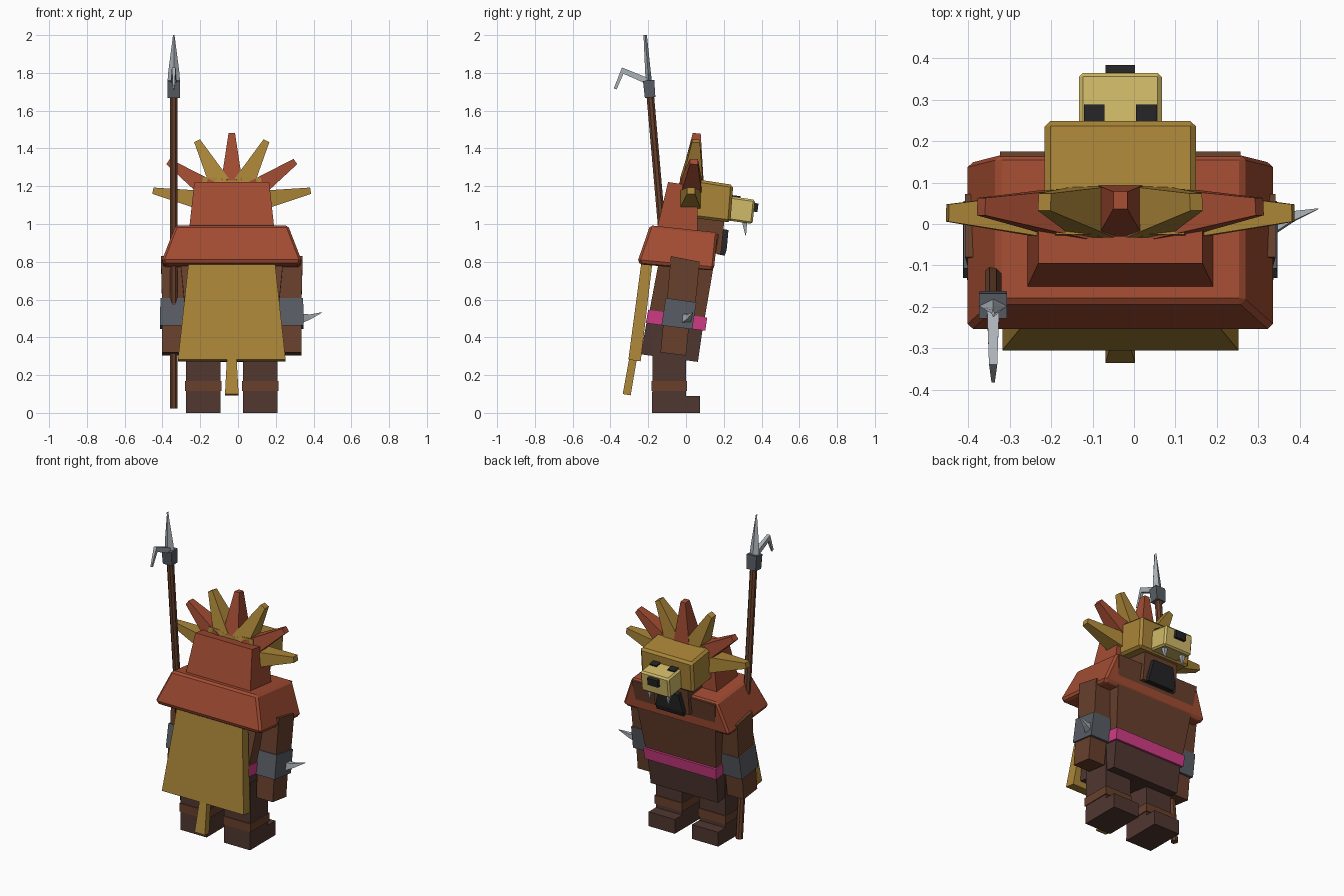
import bpy, bmesh, math
from mathutils import Vector

CX = -0.033  # middle of the figure in x


def material(name, r, g, b):
    lin = [((c / 255 + 0.055) / 1.055) ** 2.4 for c in (r, g, b)]
    m = bpy.data.materials.new(name)
    m.diffuse_color = (*lin, 1)
    return m


GOLD = material("mustard fur", 170, 133, 56)
BRICK = material("brick red fur", 162, 76, 50)
BROWN = material("brown leather", 104, 64, 44)
DARK = material("dark brown hide", 80, 55, 48)
IRON = material("dark iron", 88, 93, 100)
STEEL = material("pale steel", 172, 178, 184)
PINK = material("pink cloth", 208, 60, 134)
BLACK = material("black", 36, 36, 38)
KHAKI = material("pale muzzle fur", 208, 186, 104)


def build(name, mat, rings, bevel=0):
    """Skin a stack of closed rings of points and cap both ends."""
    bm = bmesh.new()
    vs = [[bm.verts.new(p) for p in ring] for ring in rings]
    n = len(vs[0])
    for a, b in zip(vs, vs[1:]):
        for i in range(n):
            bm.faces.new((a[i], a[(i + 1) % n], b[(i + 1) % n], b[i]))
    bm.faces.new(vs[0][::-1])
    bm.faces.new(vs[-1])
    bmesh.ops.recalc_face_normals(bm, faces=bm.faces)
    me = bpy.data.meshes.new(name)
    bm.to_mesh(me)
    bm.free()
    me.materials.append(mat)
    ob = bpy.data.objects.new(name, me)
    bpy.context.collection.objects.link(ob)
    if bevel:
        m = ob.modifiers.new("bevel", "BEVEL")
        m.width, m.segments = bevel, 1
    return ob


def loft(name, mat, *rings, bevel=0):
    """Ring = (x0, x1, y0, z0, y1, z1), x measured from the middle."""
    build(name, mat, [[(CX + a, y0, z0), (CX + b, y0, z0), (CX + b, y1, z1), (CX + a, y1, z1)]
                      for a, b, y0, z0, y1, z1 in rings], bevel)


def beam(name, mat, stations, ref=(0, 1, 0), n=4, diamond=False):
    """Sweep an n-gon through stations of (point, width, depth along ref)."""
    pts = [Vector(s[0]) for s in stations]
    rings = []
    for i, (p, w, d) in enumerate(stations):
        t = (pts[min(i + 1, len(pts) - 1)] - pts[max(i - 1, 0)]).normalized()
        v = (Vector(ref) - t * t.dot(Vector(ref))).normalized()
        u = t.cross(v)
        ph = 0 if diamond else math.pi / n
        k = 0.5 / math.cos(ph)
        rings.append([pts[i] + u * (w * k * math.cos(ph + math.tau * j / n))
                      + v * (d * k * math.sin(ph + math.tau * j / n)) for j in range(n)])
    build(name, mat, rings)


# Legs and arms on both sides
for s, side in ((-1, "left"), (1, "right")):
    def pair(name, mat, *rings, bevel=0):
        loft(side + "_" + name, mat, *[(s * r[0], s * r[1], *r[2:]) for r in rings], bevel=bevel)

    pair("leg", DARK, (0.06, 0.243, -0.18, 0, 0, 0), (0.06, 0.243, -0.175, 0.42, 0.0, 0.42))
    pair("foot", DARK, (0.06, 0.243, -0.05, 0, 0.073, 0), (0.06, 0.243, -0.05, 0.09, 0.073, 0.09))
    pair("leg_band", BROWN, (0.055, 0.248, -0.183, 0.115, 0.006, 0.115),
         (0.055, 0.248, -0.183, 0.168, 0.006, 0.168))
    pair("upper_arm", BROWN, (0.25, 0.368, -0.105, 0.55, 0.045, 0.53),
         (0.245, 0.375, -0.08, 0.83, 0.073, 0.8))
    pair("hand", BROWN, (0.255, 0.37, -0.135, 0.32, 0.0, 0.303), (0.25, 0.37, -0.118, 0.5, 0.018, 0.48))
    pair("bracer", IRON, (0.24, 0.38, -0.13, 0.463, 0.033, 0.443),
         (0.24, 0.378, -0.107, 0.608, 0.055, 0.585))

# Spike on one bracer
beam("bracer_spike", STEEL, [((0.33, 0.0, 0.5), 0.05, 0.05), ((0.38, 0.018, 0.508), 0.025, 0.025),
                             ((0.445, 0.037, 0.532), 0.002, 0.002)])

# Body: skirt, belt, chest, face, beard
loft("skirt", DARK, (-0.235, 0.235, -0.24, 0.31, 0.063, 0.27), (-0.24, 0.24, -0.205, 0.5, 0.09, 0.46))
loft("belt", PINK, (-0.25, 0.25, -0.213, 0.475, 0.102, 0.435), (-0.253, 0.253, -0.2, 0.545, 0.112, 0.505))
loft("chest", BROWN, (-0.245, 0.245, -0.195, 0.53, 0.097, 0.49), (-0.29, 0.29, -0.11, 0.98, 0.175, 0.945))
loft("face", BROWN, (-0.12, 0.12, 0.0, 0.86, 0.185, 0.84), (-0.12, 0.12, 0.03, 1.06, 0.205, 1.04))
loft("beard", BLACK, (-0.095, 0.095, 0.165, 0.84, 0.205, 0.832), (-0.095, 0.095, 0.17, 0.87, 0.215, 0.862),
     (-0.07, 0.07, 0.185, 0.975, 0.225, 0.968))

# Fur mantle, hood, cape with tail
loft("mantle", BRICK, (-0.35, 0.35, -0.235, 0.785, 0.13, 0.755), (-0.373, 0.373, -0.257, 0.8, 0.148, 0.762),
     (-0.298, 0.298, -0.19, 0.993, 0.167, 0.955), bevel=0.012)
loft("hood", BRICK, (-0.226, 0.226, -0.155, 0.97, 0.06, 0.94), (-0.198, 0.198, -0.095, 1.222, 0.06, 1.2))
loft("cape", GOLD, (-0.285, 0.285, -0.305, 0.282, -0.24, 0.273), (-0.225, 0.225, -0.232, 0.83, -0.175, 0.82))
loft("tail", GOLD, (-0.036, 0.036, -0.335, 0.1, -0.293, 0.093), (-0.024, 0.024, -0.295, 0.32, -0.255, 0.315))

# Lion head pelt
loft("pelt_head", GOLD, (-0.183, 0.183, 0.04, 1.032, 0.235, 1.008),
     (-0.183, 0.183, 0.068, 1.235, 0.25, 1.207), bevel=0.014)
loft("muzzle", KHAKI, (-0.1, 0.1, 0.2, 1.022, 0.352, 1.0), (-0.1, 0.1, 0.215, 1.15, 0.366, 1.128), bevel=0.01)
loft("nose", BLACK, (-0.036, 0.036, 0.34, 1.068, 0.378, 1.063), (-0.036, 0.036, 0.345, 1.115, 0.384, 1.108))
loft("mane_core", GOLD, (-0.17, 0.17, -0.04, 1.04, 0.06, 1.03), (-0.155, 0.155, -0.025, 1.245, 0.085, 1.24))
for s, side in ((-1, "left"), (1, "right")):
    x = s * 0.063
    loft(side + "_eye", BLACK, (x - 0.025, x + 0.025, 0.24, 1.132, 0.285, 1.126),
         (x - 0.025, x + 0.025, 0.243, 1.153, 0.288, 1.147))
    beam(side + "_fang", STEEL, [((CX + s * 0.065, 0.31, 1.015), 0.028, 0.028),
                                 ((CX + s * 0.065, 0.316, 0.94), 0.004, 0.004)])

# Fan of mane spikes, alternating colours
FAN = [(11, 0.425), (35, 0.41), (62, 0.39), (90, 0.385)]
FAN += [(180 - a, r) for a, r in FAN[2::-1]]
for i, (deg, reach) in enumerate(FAN):
    d = Vector((math.cos(math.radians(deg)), 0, math.sin(math.radians(deg))))
    ends = []
    for r, w, dep in ((0.13, 0.11, 0.125), (reach, 0.034, 0.042)):
        p = Vector((CX, 0, 1.095)) + d * r
        p.y = 0.022 + (p.z - 1.13) * 0.1
        ends.append((p, w, dep))
    beam(f"mane_spike_{i + 1}", BRICK if i % 2 else GOLD, ends)

# Spear: shaft, collar, blade, hook
X = -0.34
beam("spear_shaft", BROWN, [((X, -0.045, 0.025), 0.04, 0.04), ((X, -0.19, 1.69), 0.04, 0.04)], n=8)
beam("spear_collar", IRON, [((X, -0.19, 1.67), 0.064, 0.056), ((X, -0.198, 1.76), 0.068, 0.06)])
beam("spear_blade", STEEL, [((X, -0.196, 1.74), 0.068, 0.034), ((X, -0.201, 1.8), 0.06, 0.03),
                            ((X, -0.216, 2.0), 0.008, 0.018)], diamond=True)
beam("spear_hook", STEEL, [((X, -0.2, 1.755), 0.032, 0.03), ((X, -0.335, 1.812), 0.034, 0.02),
                           ((X, -0.375, 1.715), 0.016, 0.008)], ref=(1, 0, 0))
